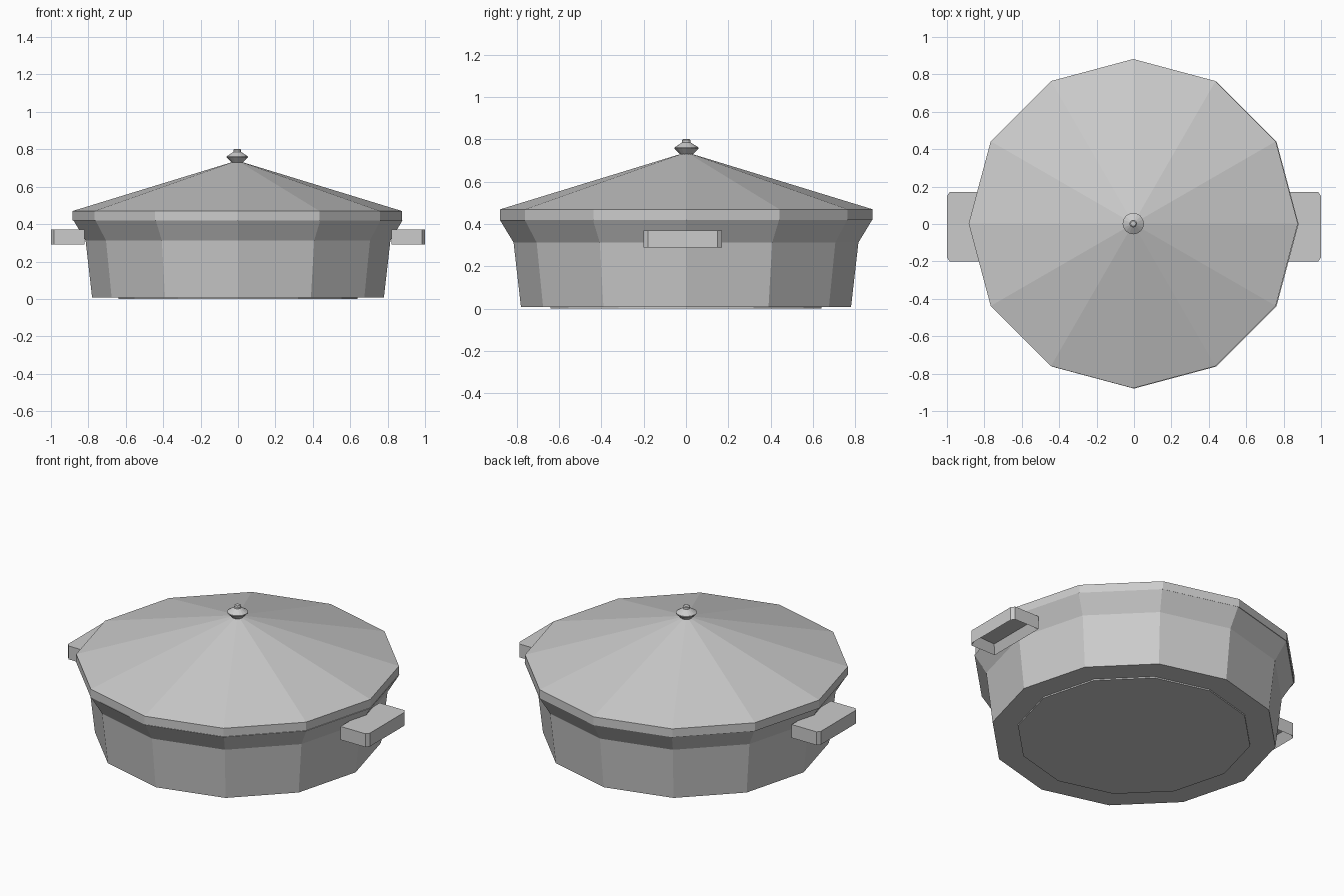
import bpy
import bmesh
from math import cos, sin, pi

if "Cube" in bpy.data.objects:
    bpy.data.objects.remove(bpy.data.objects["Cube"], do_unlink=True)

grey = bpy.data.materials.new("light grey metal")
grey.use_nodes = True
color = (0.6, 0.6, 0.6, 1)
grey.diffuse_color = color
grey.node_tree.nodes["Principled BSDF"].inputs["Base Color"].default_value = color


def finish(name, bm):
    bmesh.ops.recalc_face_normals(bm, faces=bm.faces)
    mesh = bpy.data.meshes.new(name)
    bm.to_mesh(mesh)
    bm.free()
    mesh.materials.append(grey)
    obj = bpy.data.objects.new(name, mesh)
    bpy.context.collection.objects.link(obj)
    return obj


def lathe(name, profile, sides, center=(0, 0)):
    """Spin a (radius, height) profile into a closed faceted solid."""
    bm = bmesh.new()
    rings = []
    for r, z in profile:
        rings.append([bm.verts.new((center[0] + r * cos(2 * pi * i / sides),
                                    center[1] + r * sin(2 * pi * i / sides), z))
                      for i in range(sides)])
    for low, high in zip(rings, rings[1:]):
        for i in range(sides):
            j = (i + 1) % sides
            bm.faces.new((low[i], low[j], high[j], high[i]))
    bm.faces.new(rings[0])
    bm.faces.new(rings[-1])
    bmesh.ops.remove_doubles(bm, verts=bm.verts, dist=0.0001)
    return finish(name, bm)


def handle(name, side):
    """Side grip with clipped outer corners and a hollow underside."""
    outline = [(0.82, -0.2), (0.985, -0.2), (1.0, -0.18),
               (1.0, 0.15), (0.985, 0.17), (0.82, 0.17)]
    bm = bmesh.new()
    base = bm.faces.new([bm.verts.new((side * x, y, 0.29)) for x, y in outline])
    top = bmesh.ops.extrude_face_region(bm, geom=[base], use_keep_orig=True)
    moved = [v for v in top["geom"] if isinstance(v, bmesh.types.BMVert)]
    bmesh.ops.translate(bm, verts=moved, vec=(0, 0, 0.08))
    bmesh.ops.recalc_face_normals(bm, faces=bm.faces)
    # Hollow the underside
    under = min(bm.faces, key=lambda f: f.calc_center_median().z)
    bmesh.ops.inset_region(bm, faces=[under], thickness=0.035)
    bmesh.ops.translate(bm, verts=under.verts, vec=(0, 0, 0.05))
    return finish(name, bm)


# Pot body and raised foot
lathe("pot_body", [(0.78, 0.008), (0.815, 0.313), (0.88, 0.42)], 12)
lathe("pot_foot", [(0.64, 0), (0.64, 0.02)], 12)

# Lid with its rim, shifted a touch as if resting loosely
lid_center = (-0.004, 0.002)
lathe("lid", [(0.88, 0.42), (0.88, 0.47), (0.015, 0.735)], 12, lid_center)
lathe("lid_knob", [(0.028, 0.728), (0.057, 0.757), (0.057, 0.762),
                   (0.02, 0.786), (0.02, 0.797), (0.014, 0.802)], 16, lid_center)

# Side handles
handle("left_handle", 1)
handle("right_handle", -1)
